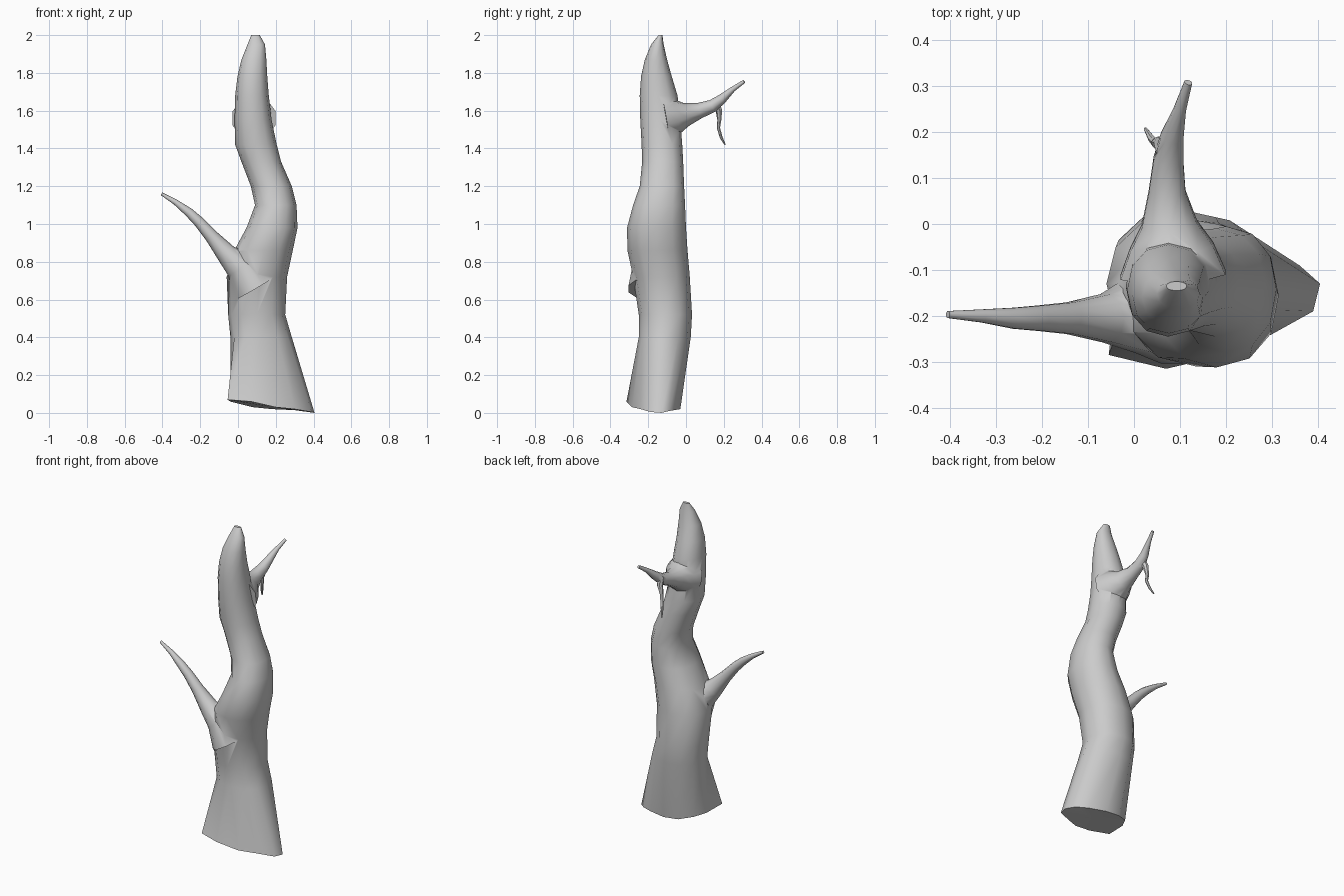
import bpy, bmesh, math
from mathutils import Vector

if "Cube" in bpy.data.objects:
    bpy.data.objects.remove(bpy.data.objects["Cube"])


def loft(name, rings):
    # skin equal-sized rings and cap both ends
    bm = bmesh.new()
    loops = [[bm.verts.new(p) for p in r] for r in rings]
    n = len(loops[0])
    for a, b in zip(loops, loops[1:]):
        for i in range(n):
            j = (i + 1) % n
            bm.faces.new((a[i], a[j], b[j], b[i]))
    for cap in (loops[0], loops[-1]):
        c = bm.verts.new(sum((v.co for v in cap), Vector()) / n)
        for i in range(n):
            bm.faces.new((cap[i], cap[(i + 1) % n], c))
    bmesh.ops.recalc_face_normals(bm, faces=bm.faces)
    me = bpy.data.meshes.new(name)
    bm.to_mesh(me)
    bm.free()
    ob = bpy.data.objects.new(name, me)
    bpy.context.collection.objects.link(ob)
    return ob


def oval(z, x0, x1, y0, y1, n=12):
    # slightly squared oval filling the given extents
    pts = []
    for i in range(n):
        t = 2 * math.pi * i / n
        c, s = math.cos(t), math.sin(t)
        c, s = (math.copysign(abs(k) ** 0.92, k) for k in (c, s))
        pts.append(Vector(((x0 + x1) / 2 + c * (x1 - x0) / 2,
                           (y0 + y1) / 2 + s * (y1 - y0) / 2, z)))
    return pts


def limb(name, path, n=10):
    # tapered round tube through (x, y, z, radius) points
    ps = [Vector(p[:3]) for p in path]
    rings = []
    for i, p in enumerate(ps):
        t = (ps[min(i + 1, len(ps) - 1)] - ps[max(i - 1, 0)]).normalized()
        ref = Vector((1, 0, 0)) if abs(t.x) < 0.5 else Vector((0, 1, 0))
        u = t.cross(ref).normalized()
        v = t.cross(u)
        rings.append([p + path[i][3] * (u * math.cos(a) + v * math.sin(a))
                      for a in (2 * math.pi * k / n for k in range(n))])
    return loft(name, rings)


# trunk: ragged slanted foot, then bending ovals up to the broken tip
foot = [(.405, -.13, 0), (.36, -.09, .01), (.29, -.06, .015), (.18, -.03, .02),
        (.08, -.035, .03), (0, -.08, .05), (-.04, -.15, .06), (-.055, -.285, .07),
        (.07, -.315, .06), (.2, -.285, .03), (.3, -.24, .02), (.39, -.19, .005)]
sections = [(.4, -.04, .285, -.25, .025), (.52, -.052, .25, -.25, .032),
            (.72, -.06, .26, -.28, .02), (.86, -.02, .29, -.31, .008),
            (.98, .045, .315, -.312, 0), (1.1, .09, .31, -.28, -.005),
            (1.2, .068, .285, -.245, -.01), (1.33, .018, .228, -.232, -.015),
            (1.42, -.015, .205, -.235, -.02), (1.55, -.018, .178, -.242, -.03),
            (1.68, -.015, .163, -.245, -.045), (1.78, -.003, .155, -.238, -.075),
            (1.87, .018, .15, -.218, -.1), (1.95, .05, .143, -.185, -.118),
            (2.0, .07, .115, -.145, -.125)]
trunk = loft("trunk", [[Vector(p) for p in foot]] + [oval(*s) for s in sections])

# side branch, back branch and its drooping twig, with flared roots
limbs = [
    limb("side_branch", [(.09, -.19, .66, .12), (.02, -.195, .78, .09), (-.06, -.205, .84, .055),
                         (-.14, -.205, .935, .036), (-.205, -.205, 1.01, .029),
                         (-.26, -.205, 1.062, .024), (-.33, -.2, 1.115, .015),
                         (-.405, -.197, 1.16, .008)]),
    limb("back_branch", [(.085, -.11, 1.56, .12), (.082, -.05, 1.57, .095), (.077, 0, 1.58, .063),
                         (.072, .07, 1.6, .042), (.075, .14, 1.625, .034),
                         (.083, .19, 1.662, .026), (.1, .25, 1.715, .014),
                         (.118, .308, 1.755, .009)]),
    limb("twig", [(.07, .155, 1.645, .024), (.06, .175, 1.6, .018), (.048, .177, 1.55, .011),
                  (.05, .172, 1.51, .009), (.038, .186, 1.46, .008),
                  (.025, .207, 1.42, .004)], 7)]

# fuse the limbs into the trunk
for ob in limbs:
    mod = trunk.modifiers.new("fuse", 'BOOLEAN')
    mod.operation, mod.solver, mod.object = 'UNION', 'EXACT', ob
bpy.context.view_layer.objects.active = trunk
trunk.select_set(True)
for mod in list(trunk.modifiers):
    bpy.ops.object.modifier_apply(modifier=mod.name)
for ob in limbs:
    bpy.data.objects.remove(ob)
bpy.ops.object.shade_smooth_by_angle(angle=math.radians(50))
